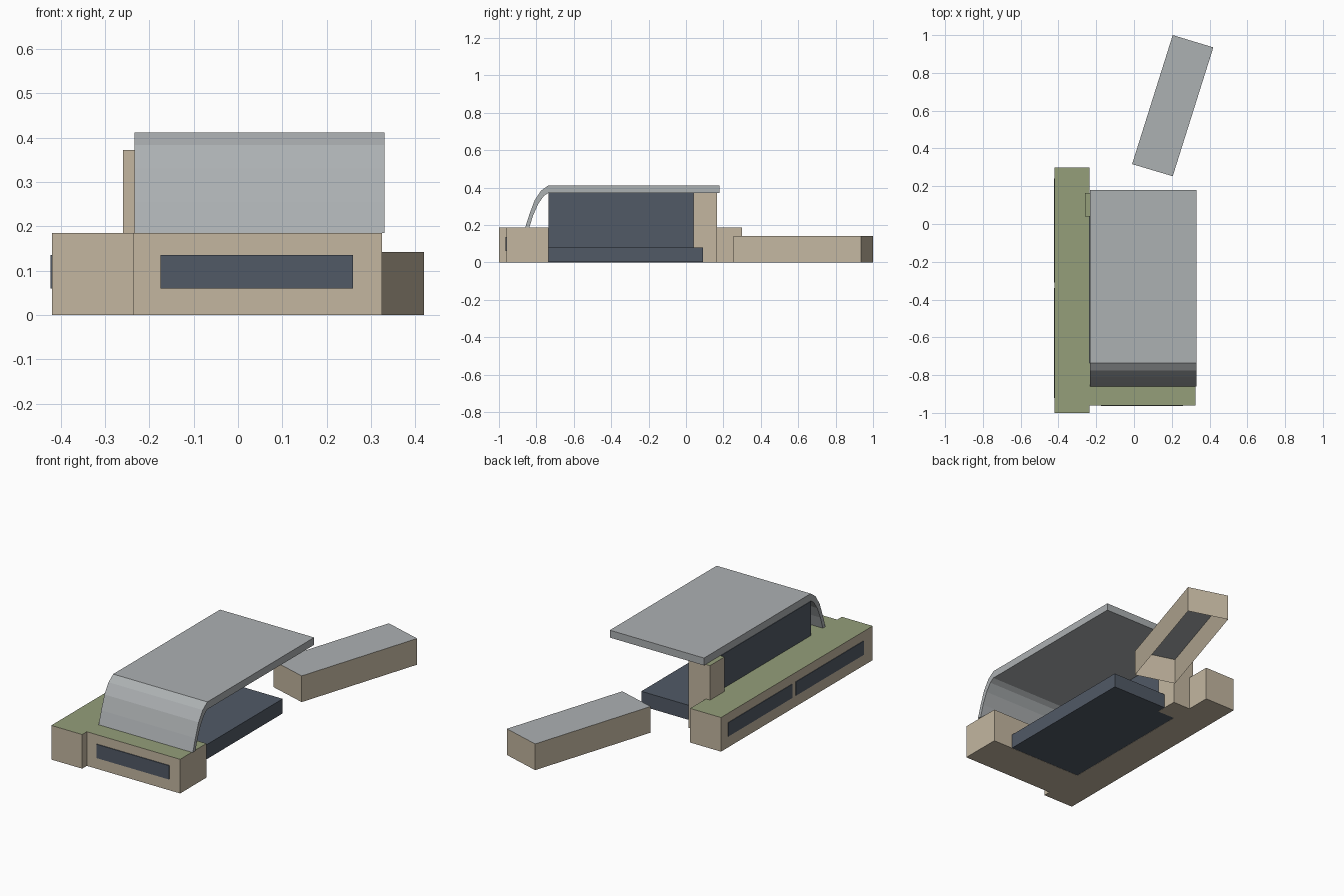
import bpy
import bmesh
from mathutils import Vector

if "Cube" in bpy.data.objects:
    bpy.data.objects.remove(bpy.data.objects["Cube"], do_unlink=True)


def material(name, srgb):
    rgba = [(c / 255) ** 2.2 for c in srgb] + [1.0]
    mat = bpy.data.materials.new(name)
    mat.use_nodes = True
    mat.diffuse_color = rgba
    mat.node_tree.nodes["Principled BSDF"].inputs["Base Color"].default_value = rgba
    return mat


STONE = material("tan stone", (194, 181, 159))
GRASS = material("green roof", (147, 157, 121))
METAL = material("grey metal", (171, 175, 177))
GLASS = material("dark blue glass", (82, 90, 102))


def prism(name, outline, offset, side, top=None, open_base=False):
    """Extrude a flat outline by offset; upward faces take the top material."""
    bm = bmesh.new()
    base = bm.faces.new([bm.verts.new(p) for p in outline])
    made = bmesh.ops.extrude_face_region(bm, geom=[base], use_keep_orig=True)
    moved = [g for g in made["geom"] if isinstance(g, bmesh.types.BMVert)]
    bmesh.ops.translate(bm, verts=moved, vec=Vector(offset))
    bmesh.ops.recalc_face_normals(bm, faces=bm.faces[:])
    if open_base:
        under = [f for f in bm.faces if f.normal.z < -0.5]
        bmesh.ops.delete(bm, geom=under, context="FACES_ONLY")
    mesh = bpy.data.meshes.new(name)
    mesh.materials.append(side)
    if top:
        mesh.materials.append(top)
        for f in bm.faces:
            f.material_index = int(f.normal.z > 0.5)
    bm.to_mesh(mesh)
    bm.free()
    obj = bpy.data.objects.new(name, mesh)
    bpy.context.collection.objects.link(obj)
    return obj


def box(name, x, y, z, side, top=None):
    outline = [(x[0], y[0], z[0]), (x[1], y[0], z[0]),
               (x[1], y[1], z[0]), (x[0], y[1], z[0])]
    return prism(name, outline, (0, 0, z[1] - z[0]), side, top)


# L-shaped low wing with a planted roof
wing = [(-.42, -1), (-.235, -1), (-.235, -.96), (.325, -.96),
        (.325, -.735), (-.235, -.735), (-.235, .3), (-.42, .3)]
prism("low_wing", [(x, y, 0) for x, y in wing], (0, 0, .185), STONE, GRASS)

# Strip windows on the front and on the long side
box("front_window", (-.175, .26), (-.964, -.958), (.06, .135), GLASS)
for label, span in (("rear", (-.31, .24)), ("fore", (-.92, -.34))):
    box(label + "_side_window", (-.423, -.417), span, (.06, .135), GLASS)

# Hall: floor slab, glazed wall and the pillar closing it
box("floor_slab", (-.235, .205), (-.735, .09), (.001, .08), GLASS)
box("glass_wall", (-.234, -.222), (-.735, .045), (.08, .37), GLASS)
box("pillar", (-.26, -.13), (.04, .165), (0, .372), STONE, GRASS)

# Canopy that sweeps down at the front
outer = [(.18, .412), (-.735, .412), (-.775, .383), (-.81, .33),
         (-.838, .255), (-.86, .185)]
inner = [(-.838, .185), (-.818, .25), (-.79, .313), (-.76, .355),
         (-.735, .372), (.18, .372)]
prism("canopy", [(-.234, y, z) for y, z in outer + inner],
      (.565, 0, 0), METAL)

# Detached hollow pavilion, turned off the main axis
pavilion = [(-.01, .317), (.205, .253), (.42, .935), (.205, 1)]
prism("pavilion", [(x, y, 0) for x, y in pavilion], (0, 0, .142),
      STONE, METAL, open_base=True)
